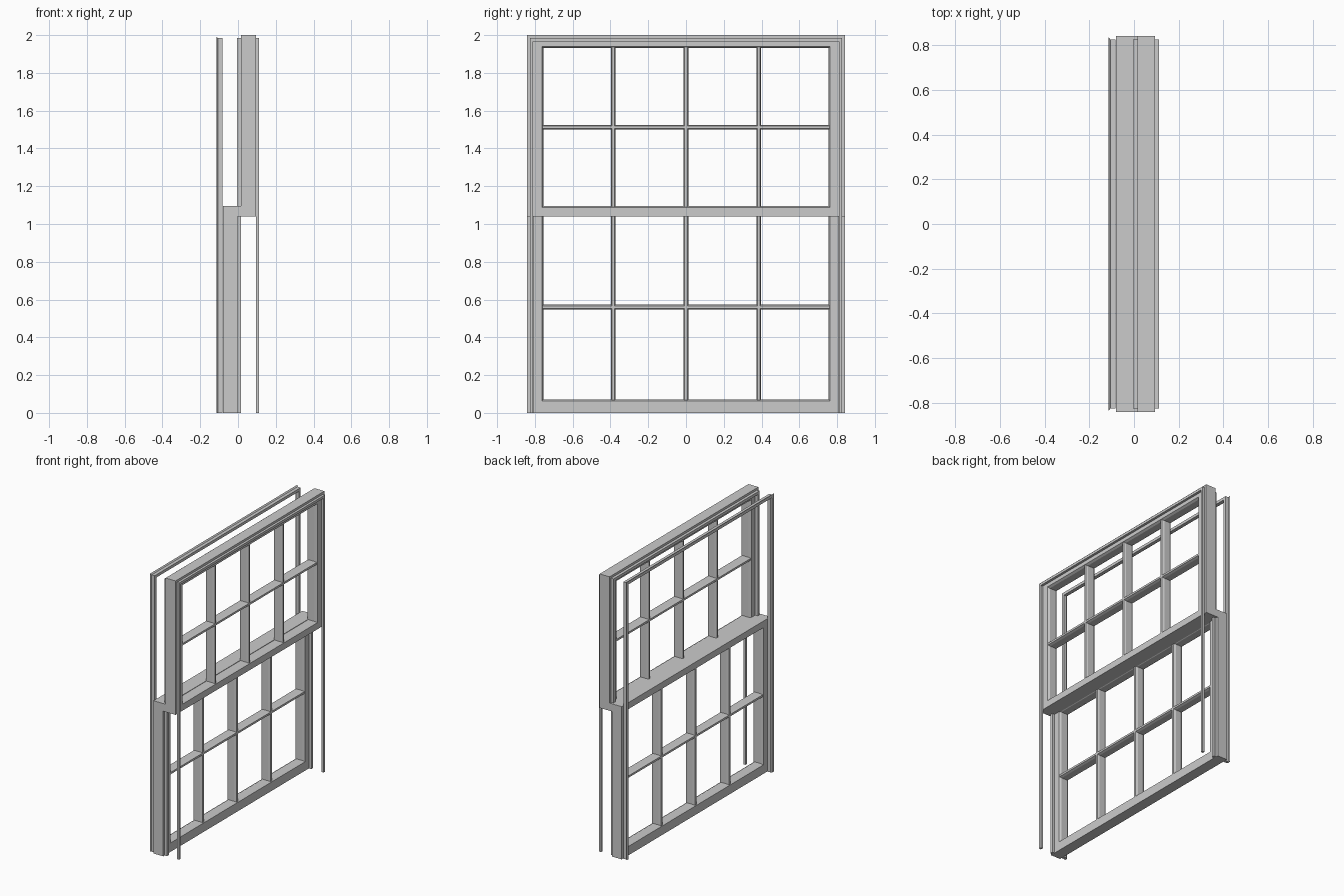
import bpy, bmesh

if "Cube" in bpy.data.objects:
    bpy.data.objects.remove(bpy.data.objects["Cube"])

W = 0.843   # half width of window
H = 2.0     # height


def finish(name, bm):
    bmesh.ops.recalc_face_normals(bm, faces=bm.faces)
    me = bpy.data.meshes.new(name)
    bm.to_mesh(me)
    bm.free()
    ob = bpy.data.objects.new(name, me)
    bpy.context.collection.objects.link(ob)


def skin(name, rings, loop):
    """Skin matching closed cross-sections, optionally joined into a loop."""
    bm = bmesh.new()
    vs = [[bm.verts.new(p) for p in r] for r in rings]
    n, k = len(vs), len(vs[0])
    for i in range(n if loop else n - 1):
        a, b = vs[i], vs[(i + 1) % n]
        for j in range(k):
            bm.faces.new((a[j], a[(j + 1) % k], b[(j + 1) % k], b[j]))
    if not loop:
        bm.faces.new(vs[0])
        bm.faces.new(vs[-1])
    finish(name, bm)


def sash_frame(name, x0, x1, z0, z1, zi0, zi1, yi):
    # each profile point: x, half width, bottom, top; 0.008 glazing chamfer
    c = 0.008
    prof = [(x0, W, z0, z1), (x1, W, z0, z1),
            (x1, yi + c, zi0 - c, zi1 + c), (x1 - 0.015, yi, zi0, zi1),
            (x0 + 0.015, yi, zi0, zi1), (x0, yi + c, zi0 - c, zi1 + c)]
    rings = [[(x, s * w, (b, t)[top]) for x, w, b, t in prof]
             for s, top in ((-1, 0), (1, 0), (1, 1), (-1, 1))]
    skin(name, rings, True)


def bar_profile(x0, x1):
    a, b = 0.007, 0.013
    half = [(x0, a), (x0 + 0.015, b), (x1 - 0.015, b), (x1, a)]
    return half + [(x, -w) for x, w in reversed(half)]


def sash(label, x0, x1, z0, z1, zi0, zi1, zbar):
    sash_frame(label + "_sash_frame", x0, x1, z0, z1, zi0, zi1, 0.755)
    prof = bar_profile(x0 + 0.003, x1 - 0.003)
    # vertical glazing bars
    for i, y in enumerate((-0.385, 0, 0.385)):
        skin(f"{label}_vertical_bar_{i + 1}",
             [[(x, y + w, z) for x, w in prof] for z in (zi0 - 0.005, zi1 + 0.005)], False)
    # horizontal glazing bar
    skin(label + "_horizontal_bar",
         [[(x, y, zbar + w) for x, w in prof] for y in (-0.76, 0.76)], False)


def bead(name, prof):
    # strip running up both jambs and across the head
    skin(name, [[(x, s * (W - d), (H - d) if top else 0) for x, d in prof]
                for s, top in ((-1, 0), (-1, 1), (1, 1), (1, 0))], False)


# sliding sashes
sash("lower", -0.08, -0.003, 0.0, 1.095, 0.072, 1.04, 0.56)
sash("upper", 0.016, 0.095, 1.04, 2.0, 1.095, 1.932, 1.512)

# meeting rail closing the gap between the sashes
skin("meeting_rail", [[(x, y, z) for x, z in
     ((-0.01, 1.04), (0.025, 1.04), (0.025, 1.095), (-0.01, 1.095))]
     for y in (-W, W)], False)

# beads holding the sashes
bead("staff_bead", [(-0.114, 0.007), (-0.106, 0.016), (-0.082, 0.016),
                    (-0.082, 0.036), (-0.106, 0.036), (-0.114, 0.03)])
bead("parting_bead", [(-0.004, 0.016), (0.016, 0.016), (0.016, 0.036), (-0.004, 0.036)])
bead("outer_bead", [(0.095, 0.016), (0.112, 0.016), (0.112, 0.034), (0.095, 0.034)])
